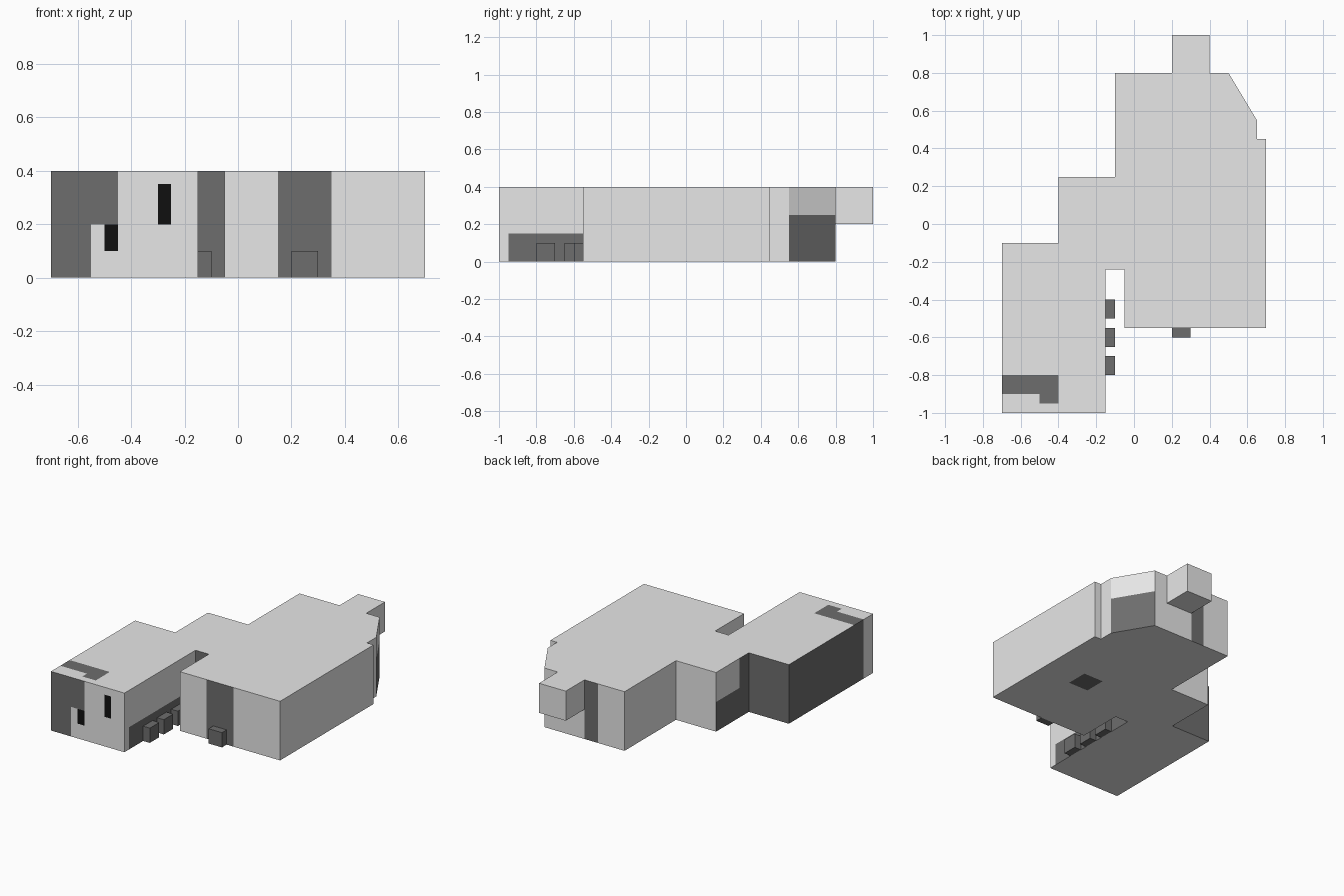
import bpy, bmesh
from mathutils import Vector

if "Cube" in bpy.data.objects:
    bpy.data.objects.remove(bpy.data.objects["Cube"])


def material(name, value):
    m = bpy.data.materials.new(name)
    m.diffuse_color = (value, value, value, 1)
    m.use_nodes = True
    m.node_tree.nodes["Principled BSDF"].inputs["Base Color"].default_value = m.diffuse_color
    return m


MATS = [material("light_grey", 0.8), material("dark_grey", 0.155), material("black", 0.005)]
LIGHT, DARK, BLACK = range(3)


def box(name, lo, hi, mat):
    bm = bmesh.new()
    bmesh.ops.create_cube(bm, size=1)
    for v in bm.verts:
        v.co = [a if c < 0 else b for c, a, b in zip(v.co, lo, hi)]
    me = bpy.data.meshes.new(name)
    bm.to_mesh(me)
    bm.free()
    me.materials.append(MATS[mat])
    ob = bpy.data.objects.new(name, me)
    bpy.context.collection.objects.link(ob)


# Floor plan of the building
PLAN = [(-.7, -1), (-.15, -1), (-.15, -.24), (-.05, -.24), (-.05, -.55), (.7, -.55),
        (.7, .45), (.65, .45), (.65, .55), (.5, .8), (-.1, .8), (-.1, .25),
        (-.4, .25), (-.4, -.1), (-.7, -.1)]
HEIGHT, POCKET = 0.4, 0.05

FRONT, BACK, LEFT, RIGHT = (0, -1, 0), (0, 1, 0), (-1, 0, 0), (1, 0, 0)
UP, DOWN, CHAMFER = (0, 0, 1), (0, 0, -1), (.25, .15, 0)
FLOOR = HEIGHT - POCKET

# Painted areas: facing direction, low corner, high corner, colour
ZONES = [
    # front of the wing and its windows
    (FRONT, (-.7, -1, .2), (-.45, -1, .4), DARK),
    (FRONT, (-.7, -1, 0), (-.55, -1, .2), DARK),
    (FRONT, (-.5, -1, .1), (-.45, -1, .2), BLACK),
    (FRONT, (-.3, -1, .2), (-.25, -1, .35), BLACK),
    # alley end and main entrance strip
    (FRONT, (-.15, -.24, 0), (-.05, -.24, .4), DARK),
    (FRONT, (.15, -.55, 0), (.35, -.55, .4), DARK),
    # wing sides
    (RIGHT, (-.15, -.95, 0), (-.15, -.24, .15), DARK),
    (LEFT, (-.7, -.9, 0), (-.7, -.1, .4), DARK),
    (BACK, (-.7, -.1, 0), (-.4, -.1, .4), DARK),
    (LEFT, (-.4, -.1, 0), (-.4, .25, .2), DARK),
    (LEFT, (-.4, -.1, .2), (-.4, 0, .4), DARK),
    # rear strip and slanted corner
    (BACK, (.1, .8, 0), (.2, .8, .4), DARK),
    (CHAMFER, (.5, .55, 0), (.65, .8, .25), DARK),
    # roof marking and underside hatch
    (UP, (-.7, -.9, .4), (-.4, -.8, .4), DARK),
    (UP, (-.5, -.95, .4), (-.4, -.9, .4), DARK),
    (DOWN, (.3, -.1, 0), (.45, .05, 0), DARK),
    # sunken roof pockets
    (UP, (.3, -.1, FLOOR), (.45, .05, FLOOR), DARK),
    (UP, (-.6, -.65, FLOOR), (-.4, -.55, FLOOR), LIGHT),
]


def facing(face, direction):
    return face.normal.dot(Vector(direction).normalized()) > 0.99


def inside(point, lo, hi, axes=(0, 1, 2)):
    return all(lo[i] - 1e-3 < point[i] < hi[i] + 1e-3 for i in axes)


# Main body: extruded plan
bm = bmesh.new()
base = bm.faces.new([bm.verts.new((x, y, 0)) for x, y in PLAN])
top = bmesh.ops.extrude_face_region(bm, geom=[base], use_keep_orig=True)
bmesh.ops.translate(bm, vec=(0, 0, HEIGHT),
                    verts=[g for g in top["geom"] if isinstance(g, bmesh.types.BMVert)])
bmesh.ops.recalc_face_normals(bm, faces=bm.faces[:])
bmesh.ops.triangulate(bm, faces=[f for f in bm.faces if len(f.verts) > 4])
bm.normal_update()

# Cut the outlines of the painted areas into the walls and roof
for direction, lo, hi, _ in ZONES:
    for axis in range(3):
        if lo[axis] == hi[axis]:
            continue
        no = [0, 0, 0]
        no[axis] = 1
        for limit in (lo[axis], hi[axis]):
            co = [0, 0, 0]
            co[axis] = limit
            faces = [f for f in bm.faces if facing(f, direction)]
            edges = {e for f in faces for e in f.edges}
            verts = {v for f in faces for v in f.verts}
            bmesh.ops.bisect_plane(bm, geom=faces + list(edges) + list(verts), dist=1e-4,
                                   plane_co=co, plane_no=no)
            bm.normal_update()

# Sink the roof pockets
for direction, lo, hi, _ in ZONES:
    if lo[2] == hi[2] == FLOOR:
        region = [f for f in bm.faces if facing(f, UP)
                  and inside(f.calc_center_median(), lo, hi, (0, 1))]
        out = bmesh.ops.extrude_face_region(bm, geom=region)
        bmesh.ops.translate(bm, vec=(0, 0, -POCKET),
                            verts=[g for g in out["geom"] if isinstance(g, bmesh.types.BMVert)])
        bm.normal_update()

# Paint
for f in bm.faces:
    f.material_index = LIGHT
    for direction, lo, hi, colour in ZONES:
        if facing(f, direction) and inside(f.calc_center_median(), lo, hi):
            f.material_index = colour

mesh = bpy.data.meshes.new("main_building")
bm.to_mesh(mesh)
bm.free()
for m in MATS:
    mesh.materials.append(m)
bpy.context.collection.objects.link(bpy.data.objects.new("main_building", mesh))

# Raised block overhanging the rear
box("rear_block", (.2, .8, .2), (.4, 1, .4), LIGHT)

# Small blocks along the alley and at the front entrance
for i, y in enumerate((-.8, -.65, -.5)):
    box(f"alley_block_{i + 1}", (-.15, y, 0), (-.1, y + .1, .1), DARK)
box("front_block", (.2, -.6, 0), (.3, -.55, .1), DARK)
